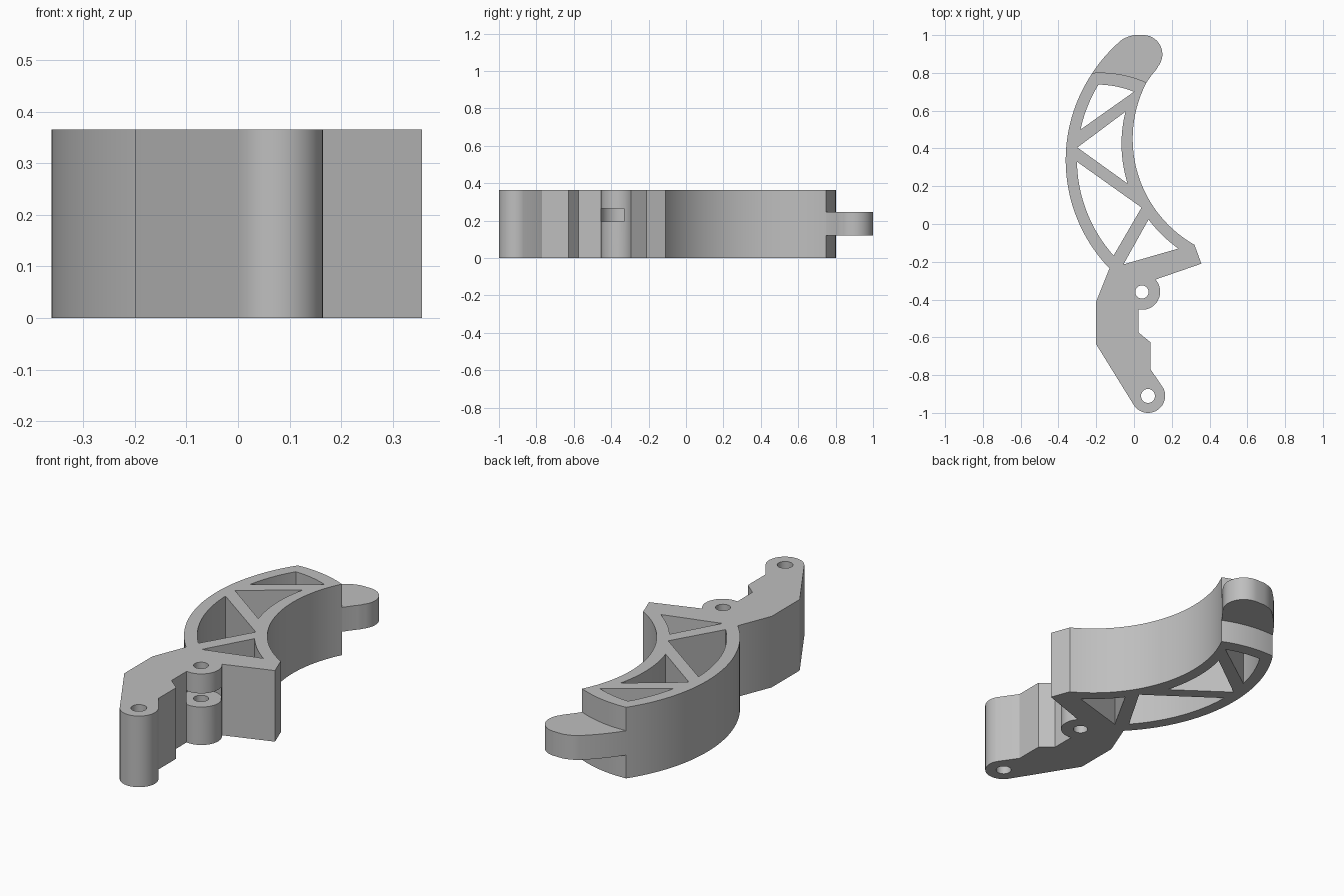
import bpy
import bmesh
import math
from mathutils import Vector

cube = bpy.data.objects.get("Cube")
if cube:
    bpy.data.objects.remove(cube, do_unlink=True)

HEIGHT = 0.365
grey = bpy.data.materials.new("plain_grey")
grey.use_nodes = True
colour = (0.52, 0.52, 0.52, 1)
grey.diffuse_color = colour
grey.node_tree.nodes["Principled BSDF"].inputs["Base Color"].default_value = colour


def arc(center, a, b, n=24):
    """Points from a to b, turning the short way around center."""
    c = Vector(center)
    u, v = Vector(a) - c, Vector(b) - c
    start = math.atan2(u.y, u.x)
    sweep = (math.atan2(v.y, v.x) - start + math.pi) % (2 * math.pi) - math.pi
    pts = []
    for i in range(n + 1):
        t = i / n
        r = u.length * (1 - t) + v.length * t
        ang = start + sweep * t
        pts.append((c.x + r * math.cos(ang), c.y + r * math.sin(ang)))
    return pts


def circle(center, r, n=32):
    return [(center[0] + r * math.cos(2 * math.pi * i / n),
             center[1] + r * math.sin(2 * math.pi * i / n)) for i in range(n)]


def plate(name, loops, z0, z1):
    """Extrude an outline (first loop) with holes (other loops)."""
    bm = bmesh.new()
    edges = []
    for loop in loops:
        vs = [bm.verts.new((x, y, z0)) for x, y in loop]
        edges += [bm.edges.new((p, q)) for p, q in zip(vs, vs[1:] + vs[:1])]
    bmesh.ops.triangle_fill(bm, edges=edges, use_beauty=True, normal=(0, 0, 1))
    new = bmesh.ops.extrude_face_region(bm, geom=bm.faces[:])
    top = [g for g in new["geom"] if isinstance(g, bmesh.types.BMVert)]
    bmesh.ops.translate(bm, verts=top, vec=(0, 0, z1 - z0))
    bmesh.ops.recalc_face_normals(bm, faces=bm.faces[:])
    mesh = bpy.data.meshes.new(name)
    bm.to_mesh(mesh)
    bm.free()
    mesh.materials.append(grey)
    obj = bpy.data.objects.new(name, mesh)
    bpy.context.collection.objects.link(obj)
    return obj


def smooth(obj):
    bpy.ops.object.select_all(action="DESELECT")
    obj.select_set(True)
    bpy.context.view_layer.objects.active = obj
    bpy.ops.object.shade_smooth_by_angle(angle=math.radians(25))


# Arc centres: outer curve, inner curve, curved end wall
OUT, INN, END = (0.463, 0.34), (0.638, 0.451), (-0.18, 0.207)
EAR, FOOT = (0.042, -0.36), (0.074, -0.91)
end_left, end_right = (-0.22, 0.80), (0.066, 0.749)

# Body outline, clockwise from the outer curve
outline = arc(OUT, (-0.13, -0.235), end_left, 40)
outline += arc(END, end_left, end_right, 12)[1:]
outline += arc(INN, end_right, (0.32, -0.11), 40)[1:]
outline += [(0.357, -0.21)]
outline += arc(EAR, (0.114, -0.294), (0.025, -0.452))
outline += [(0.025, -0.575), (0.088, -0.627), (0.088, -0.77)]
outline += arc(FOOT, (0.156, -0.87), (0.0, -0.96))
outline += [(-0.2, -0.637), (-0.2, -0.41)]

# Truss openings, each with one or two curved sides
windows = [
    arc(OUT, (-0.283, 0.50), (-0.188, 0.738)) + arc(END, (-0.188, 0.738), (0, 0.70), 10)[1:],
    arc(INN, (-0.045, 0.595), (-0.034, 0.214)) + [(-0.30, 0.405)],
    arc(OUT, (-0.108, -0.167), (-0.302, 0.33)) + [(0.04, 0.087)],
    arc(INN, (0.077, 0.024), (0.235, -0.13)) + [(-0.056, -0.214)],
]
holes = [circle(EAR, 0.035), circle(FOOT, 0.037)]
body = plate("truss_body", [outline] + windows + holes, 0, HEIGHT)

# Slot through the ear
cutter = plate("slot_cutter", [circle(EAR, 0.097, 48)], 0.195, 0.265)
cutter.hide_render = True
mod = body.modifiers.new("slot", "BOOLEAN")
mod.operation = "DIFFERENCE"
mod.solver = "EXACT"
mod.object = cutter
bpy.context.view_layer.objects.active = body
bpy.ops.object.modifier_apply(modifier=mod.name)
bpy.data.objects.remove(cutter, do_unlink=True)
smooth(body)

# Thin rounded tongue at the far end
tongue = arc(OUT, end_left, (-0.06, 0.979)) + [(-0.03, 0.992), (0, 1.0)]
tongue += arc((0.048, 0.9), (0.048, 1.0), (0.128, 0.835))
tongue += arc(INN, (0.12, 0.82), end_right, 8)
tongue += arc(END, end_right, end_left, 12)[1:-1]
smooth(plate("end_tongue", [tongue], 0.12, 0.245))
